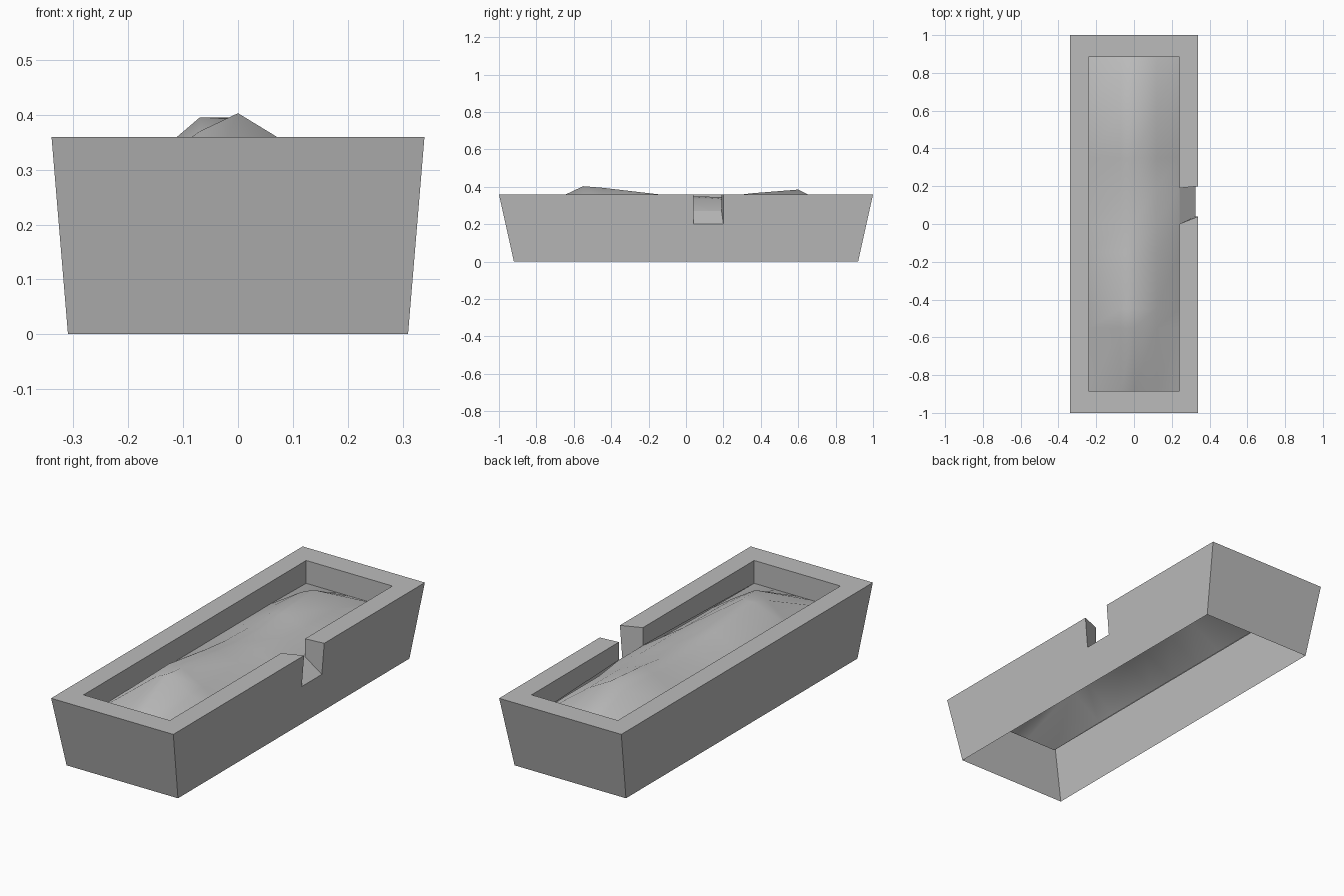
import bpy
import bmesh
from mathutils import Vector

default_cube = bpy.data.objects.get("Cube")
if default_cube:
    bpy.data.objects.remove(default_cube, do_unlink=True)

# Single flat grey for the whole model
stone_grey = bpy.data.materials.new("stone_grey")
stone_grey.use_nodes = True
grey_value = (0.5, 0.5, 0.5, 1.0)
stone_grey.diffuse_color = grey_value
stone_grey.node_tree.nodes["Principled BSDF"].inputs["Base Color"].default_value = grey_value


def make_object(name, mesh_builder):
    mesh = bpy.data.meshes.new(name)
    bm = bmesh.new()
    mesh_builder(bm)
    bmesh.ops.remove_doubles(bm, verts=bm.verts[:], dist=0.0005)
    bm.to_mesh(mesh)
    bm.free()
    mesh.materials.append(stone_grey)
    obj = bpy.data.objects.new(name, mesh)
    bpy.context.collection.objects.link(obj)
    return obj


def add_face(bm, points):
    return bm.faces.new([bm.verts.new(Vector(point)) for point in points])


# Main dimensions: half widths, half lengths and heights
RIM = 0.36
TOP_X, TOP_Y = 0.34, 1.0
BASE_X, BASE_Y = 0.31, 0.92
IN_X, IN_Y = 0.24, 0.885
SOIL_EDGE = 0.245
SPOUT_LOW, SPOUT_HIGH = 0.2, 0.27
SPOUT_X = BASE_X + (TOP_X - BASE_X) * SPOUT_LOW / RIM
OUT_A, OUT_B = 0.04, 0.2
IN_A, IN_B = 0.0, 0.19


def build_tray(bm):
    # C-shaped rim outline, each point paired with the foot of its wall
    corners = [(1, 1), (-1, 1), (-1, -1), (1, -1)]
    ring = [((TOP_X, OUT_B), (SPOUT_X, OUT_B, SPOUT_LOW))]
    ring += [((sx * TOP_X, sy * TOP_Y), (sx * BASE_X, sy * BASE_Y, 0)) for sx, sy in corners]
    ring += [((TOP_X, OUT_A), (SPOUT_X, OUT_A, SPOUT_LOW)),
             ((IN_X, IN_A), (IN_X, IN_A, SPOUT_HIGH))]
    ring += [((sx * IN_X, sy * IN_Y), (sx * IN_X, sy * IN_Y, SOIL_EDGE))
             for sx, sy in reversed(corners)]
    ring += [((IN_X, IN_B), (IN_X, IN_B, SPOUT_HIGH))]

    # Rim, then the outer walls, inner walls and sides of the spout
    add_face(bm, [(*top, RIM) for top, foot in ring])
    for (top_a, foot_a), (top_b, foot_b) in zip(ring, ring[1:] + ring[:1]):
        add_face(bm, [foot_a, foot_b, (*top_b, RIM), (*top_a, RIM)])

    # Wall under the spout and its sloping floor
    sill = [(SPOUT_X, OUT_B, SPOUT_LOW), (SPOUT_X, OUT_A, SPOUT_LOW)]
    add_face(bm, [(BASE_X, -BASE_Y, 0), (BASE_X, BASE_Y, 0)] + sill)
    add_face(bm, sill[::-1] + [(IN_X, IN_B, SPOUT_HIGH), (IN_X, IN_A, SPOUT_HIGH)])


def build_soil(bm):
    # Cross-sections of the heap from front to back
    columns = [-IN_X, -0.07, 0, 0.12, IN_X]
    level = [SOIL_EDGE] * len(columns)
    sections = [
        (-IN_Y, level),
        (-0.55, [0.25, 0.37, 0.403, 0.33, 0.25]),
        (-0.45, [0.25, 0.395, 0.395, 0.33, 0.25]),
        (-0.15, [0.25, 0.355, 0.36, 0.335, 0.255]),
        (IN_A, [0.25, 0.34, 0.35, 0.335, SPOUT_HIGH]),
        (IN_B, [0.25, 0.335, 0.345, 0.335, SPOUT_HIGH]),
        (0.35, [0.25, 0.345, 0.365, 0.32, 0.25]),
        (0.6, [0.25, 0.355, 0.385, 0.32, 0.25]),
        (IN_Y, level),
    ]
    rows = [[bm.verts.new((x, y, z)) for x, z in zip(columns, heights)]
            for y, heights in sections]
    for front, back in zip(rows, rows[1:]):
        for i in range(len(columns) - 1):
            bm.faces.new([front[i], front[i + 1], back[i + 1], back[i]])


make_object("tray", build_tray)
soil = make_object("soil_heap", build_soil)

# Soft shading on the heap only
bpy.ops.object.select_all(action="DESELECT")
soil.select_set(True)
bpy.context.view_layer.objects.active = soil
bpy.ops.object.shade_smooth_by_angle(angle=0.9)
